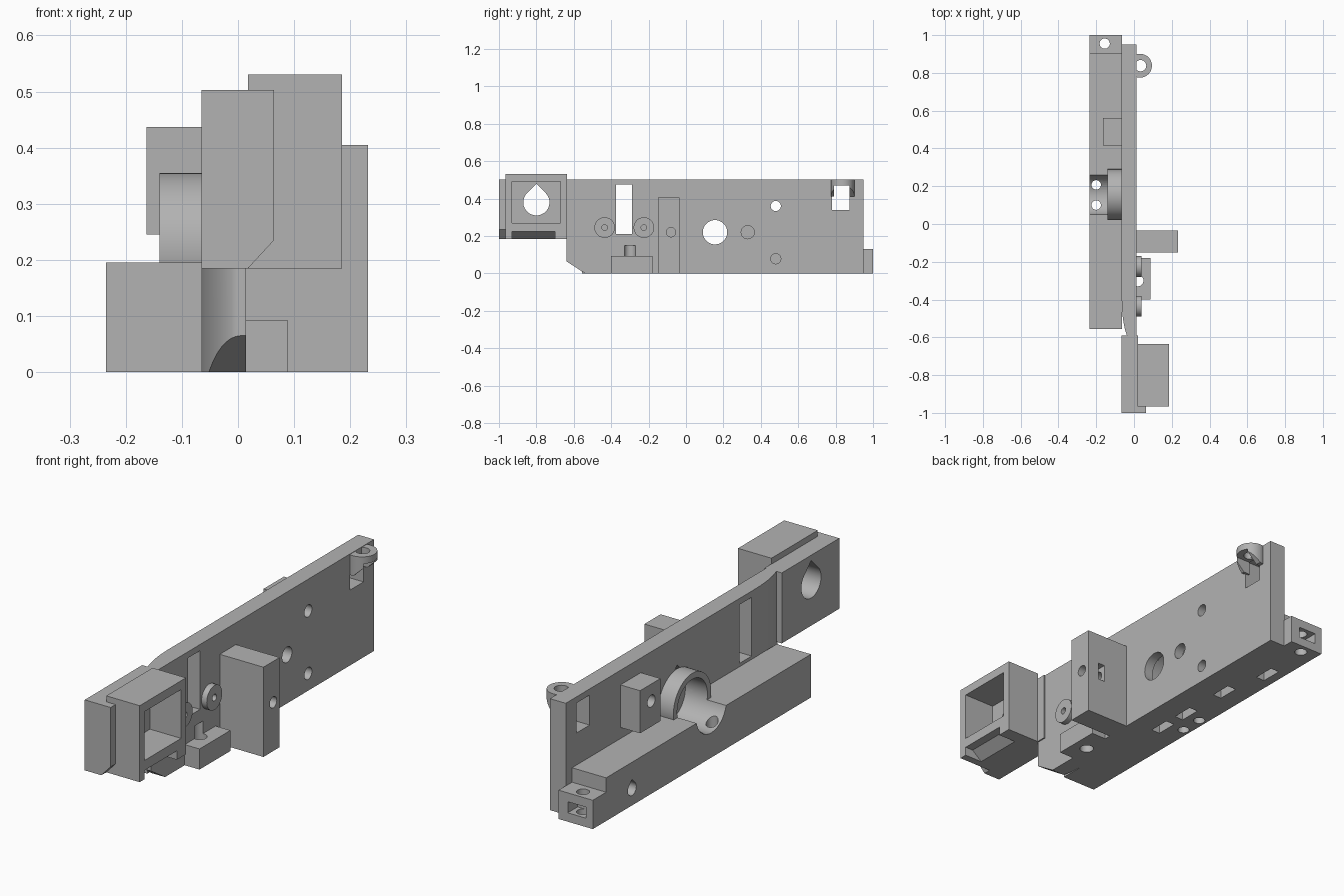
import bpy, bmesh
from math import sin, cos, pi, radians

if "Cube" in bpy.data.objects:
    bpy.data.objects.remove(bpy.data.objects["Cube"], do_unlink=True)

grey = bpy.data.materials.new("plain grey")
grey.use_nodes = True
grey.diffuse_color = (0.45, 0.45, 0.45, 1)
grey.node_tree.nodes["Principled BSDF"].inputs["Base Color"].default_value = grey.diffuse_color


def prism(name, axis, pts, lo, hi):
    """Extrude a 2D outline along an axis; outline uses the other two axes in order."""
    place = {"x": lambda a, b, t: (t, a, b),
             "y": lambda a, b, t: (a, t, b),
             "z": lambda a, b, t: (a, b, t)}[axis]
    bm = bmesh.new()
    base = [bm.verts.new(place(a, b, lo)) for a, b in pts]
    top = [bm.verts.new(place(a, b, hi)) for a, b in pts]
    bm.faces.new(base)
    bm.faces.new(top)
    n = len(pts)
    for i in range(n):
        j = (i + 1) % n
        bm.faces.new((base[i], base[j], top[j], top[i]))
    bmesh.ops.recalc_face_normals(bm, faces=bm.faces)
    mesh = bpy.data.meshes.new(name)
    bm.to_mesh(mesh)
    bm.free()
    ob = bpy.data.objects.new(name, mesh)
    bpy.context.collection.objects.link(ob)
    mesh.materials.append(grey)
    return ob


def box(name, x, y, z):
    return prism(name, "z", [(x[0], y[0]), (x[1], y[0]), (x[1], y[1]), (x[0], y[1])], *z)


def round_pts(c, r, tip=False, n=48):
    pts = [(c[0] + r * cos(2 * pi * i / n), c[1] + r * sin(2 * pi * i / n)) for i in range(n)]
    if tip:  # replace the top quarter with a roof point
        keep = [p for p in pts if p[1] <= c[1] + r * 0.708]
        right = [p for p in keep if p[0] > c[0] and p[1] >= c[1]]
        left = [p for p in keep if p not in right]
        pts = right + [(c[0], c[1] + r * 1.414)] + left
    return pts


def rod(name, axis, c, r, lo, hi, tip=False):
    return prism(name, axis, round_pts(c, r, tip), lo, hi)


def cut(target, *cutters):
    for c in cutters:
        c.hide_render = True
        m = target.modifiers.new("cut", "BOOLEAN")
        m.operation, m.solver, m.object = "DIFFERENCE", "EXACT", c
        bpy.context.view_layer.objects.active = target
        bpy.ops.object.modifier_apply(modifier=m.name)
        bpy.data.objects.remove(c, do_unlink=True)


def hole(axis, c, r, lo, hi, tip=False):
    return rod("hole", axis, c, r, lo, hi, tip)


def slot(x, y, z):
    return box("slot", x, y, z)


FACE = 0.014      # outer face of the plate
BACK = -0.065     # inner face of the plate
WHEEL = (0.155, 0.22)

# Main plate with a curved neck at its front end
curve = [(BACK + 0.07 * (1 - cos(t)), -0.40 - 0.24 * sin(t))
         for t in [i * pi / 24 for i in range(13)]]
plate = prism("main_plate", "z", [(FACE, 0.95), (BACK, 0.95)] + curve + [(FACE, -0.64)], 0, 0.503)
chamfer = prism("chamfer", "x", [(-0.54, 0), (-0.64, 0.065), (-0.7, 0.065), (-0.7, -0.1), (-0.54, -0.1)], -0.2, 0.2)
cut(plate, chamfer,
    slot((-0.2, 0.2), (-0.375, -0.29), (0.21, 0.475)),
    slot((-0.2, 0.2), (0.78, 0.875), (0.34, 0.475)),
    hole("x", WHEEL, 0.065, -0.2, 0.2),
    hole("x", WHEEL, 0.108, -0.2, -0.03, True),
    hole("x", (0.48, 0.36), 0.027, -0.2, 0.2),
    hole("x", (0.48, 0.078), 0.027, -0.2, 0.2),
    hole("x", (0.33, 0.22), 0.035, -0.03, 0.2),
    hole("z", (0.02, -0.30), 0.03, -0.1, 0.15))

# Bottom rail with lowered rear end, wheel recess, bolt holes and nut slots
rail = prism("bottom_rail", "x", [(-0.555, 0), (1, 0), (1, 0.13), (0.905, 0.13), (0.905, 0.195), (-0.555, 0.195)],
             -0.235, BACK + 0.001)
cut(rail,
    hole("x", WHEEL, 0.108, -0.3, 0.1),
    hole("z", (-0.155, 0.955), 0.027, -0.1, 0.3),
    slot((-0.2, -0.11), (0.93, 1.1), (0.04, 0.09)),
    hole("x", (0.72, 0.075), 0.03, -0.3, -0.09, True),
    hole("x", (0.48, 0.078), 0.027, -0.13, 0.1))
for y, x in ((0.71, -0.17), (0.47, -0.124), (0.216, -0.118), (0.06, -0.115)):
    cut(rail, slot((x - 0.022, x + 0.022), (y - 0.05, y + 0.05), (-0.1, 0.11)))
for y in (0.207, 0.10):
    cut(rail, hole("z", (-0.2, y), 0.025, -0.1, 0.3))

# Wheel collar
collar = rod("round_collar", "x", WHEEL, 0.135, -0.14, BACK + 0.002)
cut(collar, hole("x", WHEEL, 0.108, -0.3, 0.1))

# Bolt block on the inner face
block = box("bolt_block", (-0.163, BACK + 0.002), (0.415, 0.56), (0.245, 0.437))
cut(block, hole("x", (0.48, 0.36), 0.027, -0.3, 0.1))

# Side arm with cross bolt and nut slot
arm = box("side_arm", (FACE - 0.002, 0.232), (-0.15, -0.035), (0, 0.405))
cut(arm, hole("x", (-0.08, 0.22), 0.025, 0.08, 0.3),
    slot((0.14, 0.175), (-0.12, 0.1), (0.18, 0.26)))

# Foot block
foot = box("foot_block", (FACE - 0.002, 0.088), (-0.40, -0.18), (0, 0.093))
cut(foot, hole("z", (0.02, -0.30), 0.03, -0.1, 0.2))

# Two round bosses
bosses = []
for side, y in (("front", -0.435), ("rear", -0.225)):
    b = rod(side + "_boss", "x", (y, 0.245), 0.055, FACE - 0.002, 0.04)
    cut(b, hole("x", (y, 0.245), 0.015, 0.015, 0.1))
    bosses.append(b)

# Rear eyelet: flat ring above a tapered support
ear = rod("eyelet", "z", (0.032, 0.838), 0.063, 0.41, 0.501)
taper = prism("taper", "y", [(0.012, 0.39), (0.1, 0.475), (0.2, 0.475), (0.2, 0.3), (0.012, 0.3)], 0.7, 1)
cut(ear, taper, slot((-0.1, 0.2), (0.79, 0.875), (0.3, 0.47)),
    slot((-0.1, 0.0), (0.7, 1), (0.3, 0.6)),
    hole("z", (0.035, 0.838), 0.03, 0.3, 0.6))

# Front slab with a chamfered lip and pointed round window
slab = box("front_slab", (BACK, 0.02), (-0.97, -0.59), (0.185, 0.503))
cut(slab, hole("x", (-0.8, 0.38), 0.07, -0.2, 0.2, True))
lip = prism("front_lip", "y", [(BACK, 0.185), (0.018, 0.185), (0.064, 0.235), (0.064, 0.503), (BACK, 0.503)],
            -1, -0.962)

# Open frame box on the slab
frame = box("frame_box", (0.018, 0.185), (-0.965, -0.635), (0.185, 0.53))
notch = prism("notch", "y", [(0.09, 0.18), (0.145, 0.225), (0.25, 0.225), (0.25, 0.18)], -0.93, -0.70)
cut(frame, slot((0.03, 0.3), (-0.93, -0.67), (0.27, 0.49)), notch,
    hole("x", (-0.8, 0.38), 0.07, -0.2, 0.2, True))

# Smooth only the rounded surfaces
parts = [plate, rail, collar, block, arm, foot, ear, slab, lip, frame] + bosses
bpy.ops.object.select_all(action="DESELECT")
for p in parts:
    p.select_set(True)
bpy.context.view_layer.objects.active = plate
bpy.ops.object.shade_smooth_by_angle(angle=radians(25))
